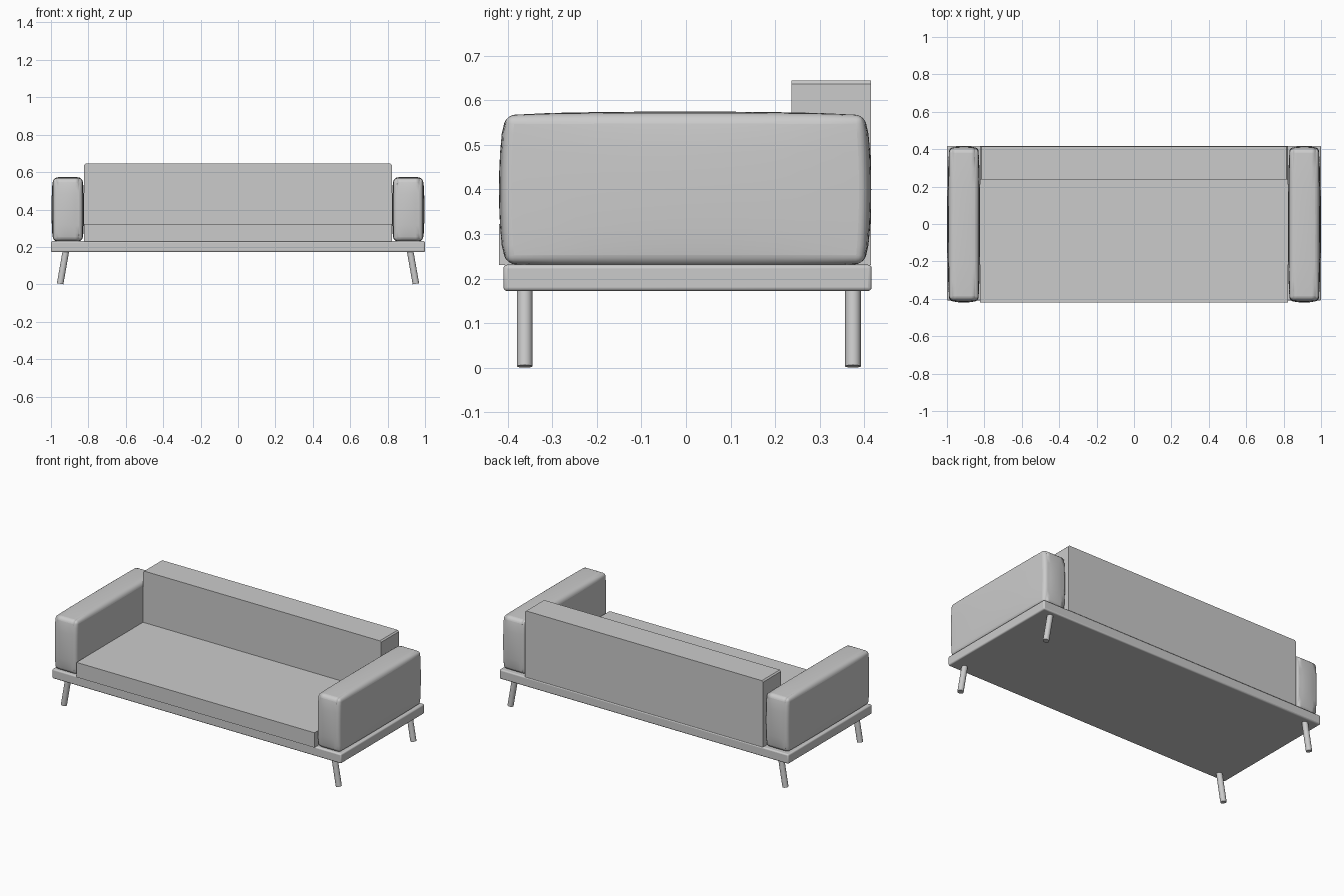
import bpy, bmesh, math
from mathutils import Vector

if "Cube" in bpy.data.objects:
    bpy.data.objects.remove(bpy.data.objects["Cube"])


def finish(name, bm, smooth=True):
    bmesh.ops.recalc_face_normals(bm, faces=bm.faces)
    mesh = bpy.data.meshes.new(name)
    bm.to_mesh(mesh)
    bm.free()
    ob = bpy.data.objects.new(name, mesh)
    bpy.context.collection.objects.link(ob)
    if smooth:
        bpy.ops.object.select_all(action='DESELECT')
        ob.select_set(True)
        bpy.context.view_layer.objects.active = ob
        bpy.ops.object.shade_smooth_by_angle(angle=math.radians(35))
    return ob


def box(lo, hi, cuts=0):
    bm = bmesh.new()
    bmesh.ops.create_cube(bm, size=1)
    if cuts:
        bmesh.ops.subdivide_edges(bm, edges=bm.edges[:], cuts=cuts, use_grid_fill=True)
    lo, hi = Vector(lo), Vector(hi)
    for v in bm.verts:
        v.co = (lo + hi) / 2 + v.co * (hi - lo)
    return bm


def bevel(ob, width, segments):
    m = ob.modifiers.new("bevel", 'BEVEL')
    m.width, m.segments = width, segments
    m.limit_method, m.angle_limit = 'ANGLE', math.radians(50)


# Base platform
base = finish("base_platform", box((-1, -0.41, 0.172), (1, 0.417, 0.231)))
bevel(base, 0.008, 3)

# Seat and backrest: one L-shaped profile extruded along x
profile = [(-0.42, 0.23), (0.415, 0.23), (0.415, 0.645), (0.237, 0.645),
           (0.237, 0.323), (-0.42, 0.323)]
bm = bmesh.new()
face = bm.faces.new([bm.verts.new((-0.823, y, z)) for y, z in profile])
ext = bmesh.ops.extrude_face_region(bm, geom=[face])
bmesh.ops.translate(bm, vec=(1.646, 0, 0),
                    verts=[g for g in ext["geom"] if isinstance(g, bmesh.types.BMVert)])
ends = [e for e in bm.edges if all(v.co.z > 0.64 for v in e.verts)
        and abs(e.verts[0].co.x - e.verts[1].co.x) < 0.01]
bmesh.ops.bevel(bm, geom=ends, offset=0.008, segments=1, affect='EDGES')
finish("seat_and_backrest", bm, smooth=False)

# Puffed armrest cushions
for side, label in ((-1, "left"), (1, "right")):
    c = Vector((side * 0.91, -0.002, 0.4))
    h = Vector((0.078, 0.402, 0.167))
    bm = box(c - h, c + h, cuts=7)
    for v in bm.verts:
        n = [(v.co[i] - c[i]) / h[i] for i in range(3)]
        bulge = (0.009, 0.016, 0.008)
        for i in range(3):
            a, b = n[i - 1], n[i - 2]
            v.co[i] += n[i] * bulge[i] * (1 - a * a) ** 0.6 * (1 - b * b) ** 0.6 \
                if abs(a) < 1 and abs(b) < 1 else 0
            # keep the silhouette bulging along the box edges too
            if i == 1 and abs(n[1]) > 0.99 and abs(a) > 0.99 and abs(b) < 0.99:
                v.co[1] += n[1] * 0.008 * (1 - b * b)
    bevel(finish(label + "_armrest", bm), 0.034, 5)

# Splayed round legs
for sx in (-1, 1):
    for y, label in ((-0.362, "front"), (0.375, "back")):
        bm = bmesh.new()
        bmesh.ops.create_cone(bm, cap_ends=True, segments=24, radius1=0.0175,
                              radius2=0.0175, depth=0.19)
        leg = finish(label + ("_left_leg" if sx < 0 else "_right_leg"), bm)
        leg.location = (sx * 0.9345, y, 0.0965)
        leg.rotation_euler.y = -sx * math.radians(10)
